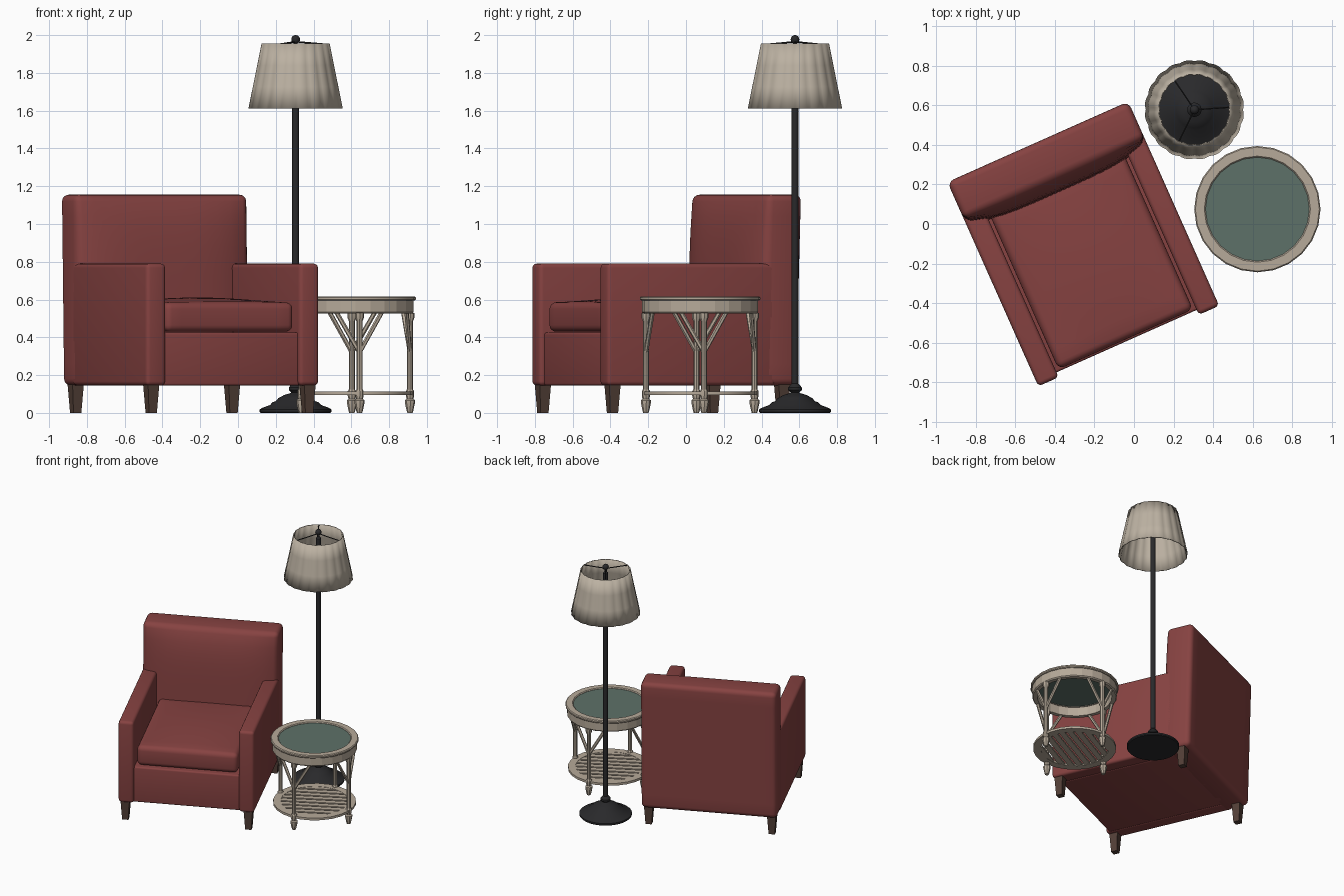
import bpy, bmesh, math
from mathutils import Matrix, Vector

if "Cube" in bpy.data.objects:
    bpy.data.objects.remove(bpy.data.objects["Cube"])


def material(name, r, g, b):
    m = bpy.data.materials.new(name)
    m.diffuse_color = (r, g, b, 1)
    m.use_nodes = True
    m.node_tree.nodes["Principled BSDF"].inputs["Base Color"].default_value = m.diffuse_color
    return m


RED = material("red_fabric", 0.24, 0.055, 0.053)
BROWN = material("dark_wood", 0.085, 0.05, 0.038)
CREAM = material("cream_wood", 0.47, 0.40, 0.32)
LINEN = material("linen", 0.50, 0.44, 0.36)
IRON = material("black_iron", 0.022, 0.022, 0.024)
GLASS = material("green_glass", 0.11, 0.165, 0.14)

CHAIR = Matrix.Translation((-0.251, -0.112, 0)) @ Matrix.Rotation(math.radians(24), 4, 'Z')
TABLE = Matrix.Translation((0.623, 0.075, 0))
LAMP = Matrix.Translation((0.305, 0.577, 0))


def finish(bm, name, mat, matrix, angle=35):
    bmesh.ops.recalc_face_normals(bm, faces=bm.faces)
    me = bpy.data.meshes.new(name)
    bm.to_mesh(me)
    bm.free()
    me.materials.append(mat)
    ob = bpy.data.objects.new(name, me)
    ob.matrix_world = matrix
    bpy.context.collection.objects.link(ob)
    bpy.ops.object.select_all(action='DESELECT')
    ob.select_set(True)
    bpy.context.view_layer.objects.active = ob
    if angle:
        bpy.ops.object.shade_smooth_by_angle(angle=math.radians(angle))
    return ob


def padded_box(name, lo, hi, bevel, axis=None, amount=0, power=2, lean=0):
    """Rounded block; one side may be puffed out along an axis, and the top leaned back."""
    lo, hi = Vector(lo), Vector(hi)
    mid, half = (lo + hi) / 2, (hi - lo) / 2
    bm = bmesh.new()
    bmesh.ops.create_cube(bm, size=2)
    for v in bm.verts:
        v.co = Vector(mid[i] + v.co[i] * half[i] for i in range(3))
    bmesh.ops.bevel(bm, geom=bm.edges[:], offset=bevel, segments=4, profile=0.5, affect='EDGES')
    if axis is not None:
        others = [i for i in range(3) if i != axis]
        for i in others:
            for k in range(1, 12):
                p, n = mid.copy(), Vector((0, 0, 0))
                p[i] += (k / 6 - 1) * (half[i] - bevel)
                n[i] = 1
                bmesh.ops.bisect_plane(bm, geom=bm.verts[:] + bm.edges[:] + bm.faces[:],
                                       plane_co=p, plane_no=n)
        for v in bm.verts:
            t = [(v.co[i] - mid[i]) / half[i] for i in range(3)]
            if t[axis] * amount > 0:
                w = abs(t[axis])
                for i in others:
                    w *= max(0, 1 - abs(t[i]) ** power)
                v.co[axis] += amount * w
    for v in bm.verts:
        v.co.y += lean * (v.co.z - lo.z) / (hi.z - lo.z)
    return finish(bm, name, RED, CHAIR)


def lathe(name, profile, n, mat, matrix, ring=False, angle=35):
    """Turned part; ring=True closes the profile on itself instead of capping."""
    bm = bmesh.new()
    rows = [[bm.verts.new((r * math.cos(2 * math.pi * k / n), r * math.sin(2 * math.pi * k / n), z))
             for k in range(n)] for r, z in profile]
    for a, b in zip(rows, rows[1:] + rows[:1] if ring else rows[1:]):
        for k in range(n):
            j = (k + 1) % n
            bm.faces.new((a[k], a[j], b[j], b[k]))
    if not ring:
        bm.faces.new(rows[0])
        bm.faces.new(rows[-1])
    return finish(bm, name, mat, matrix, angle)


def strut(name, p, q, r, sides, mat, matrix):
    p, q = Vector(p), Vector(q)
    d = q - p
    bm = bmesh.new()
    bmesh.ops.create_cone(bm, cap_ends=True, segments=sides, radius1=r, radius2=r, depth=d.length,
                          matrix=Matrix.Translation((p + q) / 2) @ d.to_track_quat('Z', 'Y').to_matrix().to_4x4())
    return finish(bm, name, mat, matrix)


# Armchair upholstery
padded_box("chair_base", (-0.40, -0.525, 0.145), (0.40, 0.42, 0.425), 0.012)
padded_box("seat_cushion", (-0.372, -0.515, 0.43), (0.372, 0.36, 0.585), 0.035, axis=2, amount=0.026)
padded_box("chair_back", (-0.50, 0.345, 0.145), (0.50, 0.55, 1.155), 0.035,
           axis=1, amount=-0.055, power=4, lean=0.028)
for side, s in (("left", -1), ("right", 1)):
    xs = sorted((s * 0.387, s * 0.50))
    padded_box(side + "_arm", (xs[0], -0.552, 0.145), (xs[1], 0.42, 0.79), 0.022)

# Tapered square chair legs
for label, y in (("front", -0.505), ("back", 0.478)):
    for side, s in (("left", -1), ("right", 1)):
        lathe(f"{label}_{side}_chair_leg", [(0.032, 0), (0.046, 0.15)], 4, BROWN,
              CHAIR @ Matrix.Translation((s * 0.453, y, 0)) @ Matrix.Rotation(math.pi / 4, 4, 'Z'))

# Table top: rim, apron and glass
N = 24
lathe("table_rim", [(0.262, 0.595), (0.313, 0.595), (0.319, 0.601), (0.319, 0.611), (0.313, 0.617),
                    (0.268, 0.617), (0.262, 0.611)], N, CREAM, TABLE, ring=True, angle=20)
lathe("table_apron", [(0.27, 0.525), (0.300, 0.525), (0.307, 0.533), (0.307, 0.598), (0.27, 0.598)],
      N, CREAM, TABLE, ring=True, angle=10)
lathe("table_glass", [(0.266, 0.598), (0.266, 0.609)], N, GLASS, TABLE)

# Slatted lower shelf
lathe("shelf_ring", [(0.245, 0.094), (0.30, 0.094), (0.30, 0.112), (0.245, 0.112)], N, CREAM, TABLE, ring=True)
bm = bmesh.new()
for k in range(-4, 5):
    y = k * 0.057
    length = 2 * math.sqrt(0.255 ** 2 - y * y)
    bmesh.ops.create_cube(bm, size=1, matrix=Matrix.Translation((0, y, 0.103))
                          @ Matrix.Diagonal((length, 0.042, 0.014, 1)))
finish(bm, "shelf_slats", CREAM, TABLE @ Matrix.Rotation(math.radians(28), 4, 'Z'), 0)

# Turned table legs, each with a pair of slanting braces
LEG = [(0.014, 0), (0.018, 0.012), (0.027, 0.055), (0.027, 0.066), (0.018, 0.074), (0.022, 0.09),
       (0.022, 0.115), (0.016, 0.125), (0.016, 0.485), (0.024, 0.505), (0.024, 0.53)]
R = 0.288
for k in range(4):
    a = math.radians(4 + 90 * k)
    lathe(f"table_leg_{k + 1}", LEG, 8, CREAM,
          TABLE @ Matrix.Translation((R * math.cos(a), R * math.sin(a), 0)) @ Matrix.Rotation(a, 4, 'Z'), angle=25)
    for side, s in (("left", -1), ("right", 1)):
        b = a + s * math.radians(25)
        strut(f"table_brace_{k + 1}_{side}", (R * math.cos(a), R * math.sin(a), 0.32),
              (R * math.cos(b), R * math.sin(b), 0.535), 0.012, 6, CREAM, TABLE)

# Floor lamp base, pole and finial
lathe("lamp_base", [(0.185, 0), (0.19, 0.006), (0.19, 0.018), (0.178, 0.026), (0.135, 0.042), (0.122, 0.056),
                    (0.105, 0.062), (0.092, 0.078), (0.06, 0.095), (0.03, 0.104), (0.022, 0.108),
                    (0.036, 0.12), (0.036, 0.134), (0.024, 0.15), (0.018, 0.155)], 40, IRON, LAMP)
lathe("lamp_pole", [(0.018, 0.14), (0.018, 1.93), (0.009, 1.94), (0.009, 1.97)], 16, IRON, LAMP)
bm = bmesh.new()
bmesh.ops.create_uvsphere(bm, u_segments=16, v_segments=10, radius=0.023, matrix=Matrix.Translation((0, 0, 1.977)))
finish(bm, "lamp_finial", IRON, LAMP)
for k in range(3):
    a = math.radians(4 + 120 * k)
    strut(f"shade_wire_{k + 1}", (0, 0, 1.965), (0.178 * math.cos(a), 0.178 * math.sin(a), 1.95), 0.004, 6, IRON, LAMP)

# Scalloped open lampshade
bm = bmesh.new()
LOBES, SEG = 20, 120
rows = []
for r, z in ((0.249, 1.613), (0.226, 1.727), (0.203, 1.84), (0.180, 1.955)):
    row = []
    for k in range(SEG):
        a = 2 * math.pi * k / SEG
        rr = r * (0.985 + 0.025 * abs(math.sin(LOBES * a / 2)))
        row.append(bm.verts.new((rr * math.cos(a), rr * math.sin(a), z)))
    rows.append(row)
for lower, upper in zip(rows, rows[1:]):
    for k in range(SEG):
        j = (k + 1) % SEG
        bm.faces.new((lower[k], lower[j], upper[j], upper[k]))
shade = finish(bm, "lampshade", LINEN, LAMP)
thick = shade.modifiers.new("thickness", 'SOLIDIFY')
thick.thickness = 0.005
